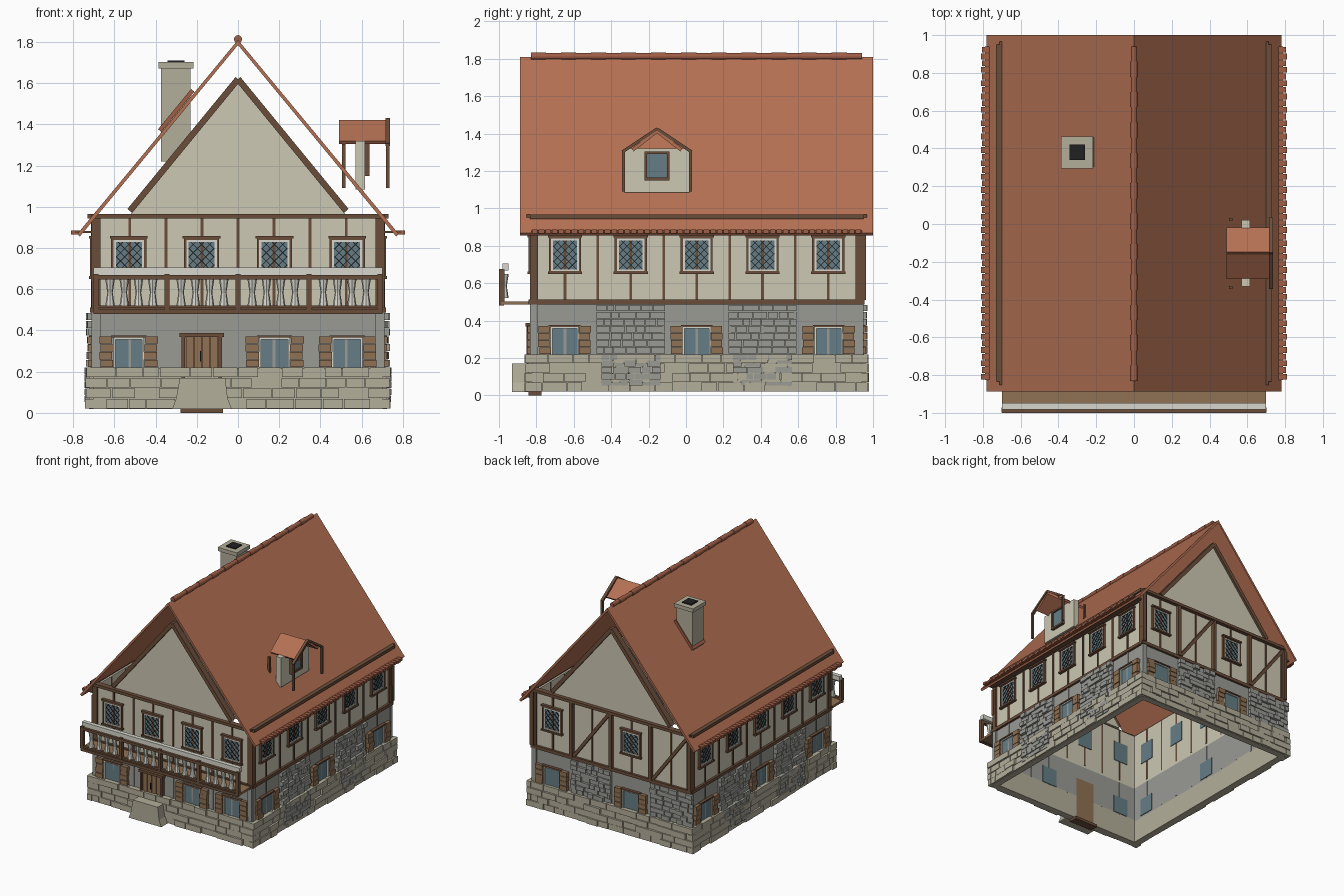
import bpy, bmesh, math, random
from mathutils import Matrix, Vector

if "Cube" in bpy.data.objects:
    bpy.data.objects.remove(bpy.data.objects["Cube"])
random.seed(4)

COL = {"cream": (.80, .78, .70), "grey": (.60, .60, .58), "stone": (.70, .68, .60), "rough": (.60, .60, .58),
       "wood": (.42, .31, .24), "plank": (.56, .44, .33), "tile": (.70, .44, .33), "tile2": (.62, .37, .28),
       "glass": (.40, .49, .52), "white": (.84, .84, .80), "black": (.15, .15, .15)}
parts = {}

def part(name, col):
    if name not in parts:
        parts[name] = (bmesh.new(), col)
    return parts[name][0]

# Facade frames: local x runs along the wall, local -y points outwards
CY, HX, HY = 0.057, 0.70, 0.88
def frame(x, y, deg):
    return Matrix.Translation((x, y, 0)) @ Matrix.Rotation(math.radians(deg), 4, 'Z')
FRONT, BACK = frame(0, CY - HY, 0), frame(0, CY + HY, 180)
RIGHT, LEFT = frame(HX, CY, 90), frame(-HX, CY, -90)
SIDES = ((FRONT, HX), (BACK, HX), (RIGHT, HY), (LEFT, HY))
WORLD = Matrix.Diagonal((1, -1, 1, 1))

def cube(bm, m, c, s):
    bmesh.ops.create_cube(bm, size=1, matrix=m @ Matrix.Translation(c) @ Matrix.Diagonal((*s, 1)))

def box(name, col, F, u0, u1, d0, d1, z0, z1):
    cube(part(name, col), F, ((u0 + u1) / 2, -(d0 + d1) / 2, (z0 + z1) / 2), (u1 - u0, d1 - d0, z1 - z0))

def wbox(name, col, x0, x1, y0, y1, z0, z1):
    cube(part(name, col), Matrix(), ((x0 + x1) / 2, (y0 + y1) / 2, (z0 + z1) / 2), (x1 - x0, y1 - y0, z1 - z0))

def bar(name, col, F, p, q, w, d0, d1):
    """Slanted beam between two (u, z) points of a facade."""
    v = Vector(q) - Vector(p)
    m = F @ Matrix.Translation(((p[0] + q[0]) / 2, -(d0 + d1) / 2, (p[1] + q[1]) / 2)) \
        @ Matrix.Rotation(-math.atan2(v.y, v.x), 4, 'Y')
    cube(part(name, col), m, (0, 0, 0), (v.length, d1 - d0, w))

def prism(name, col, F, pts, d0, d1):
    """(u, z) profile extruded through depth d0..d1."""
    bm = part(name, col)
    a, b = [[bm.verts.new(F @ Vector((u, -d, z))) for u, z in pts] for d in (d0, d1)]
    n = len(pts)
    bm.faces.new(a[::-1])
    bm.faces.new(b)
    for i in range(n):
        bm.faces.new((a[i], a[(i + 1) % n], b[(i + 1) % n], b[i]))

def stones(name, col, F, u0, u1, z0, z1, rows, l0, l1, d0, d1):
    """Courses of random-length blocks."""
    h = (z1 - z0) / rows
    for r in range(rows):
        u = u0
        while u < u1 - .001:
            e = u + random.uniform(l0, l1)
            if e > u1 - l0 * .6:
                e = u1
            box(name, col, F, u + .002, e - .002, 0, random.uniform(d0, d1), z0 + r * h + .002, z0 + (r + 1) * h - .002)
            u = e

def ring(name, col, F, u, w, z0, z1, t, d):
    for s in (-1, 1):
        a, b = sorted((u + s * w / 2, u + s * (w / 2 - t)))
        box(name, col, F, a, b, 0, d, z0, z1)
    box(name, col, F, u - w / 2 + t, u + w / 2 - t, 0, d, z1 - t, z1)
    box(name, col, F, u - w / 2 + t, u + w / 2 - t, 0, d, z0, z0 + t)

def upper_window(F, u):
    box("upper_glass", "glass", F, u - .065, u + .065, -.035, .006, .67, .835)
    ring("window_trim", "white", F, u, .15, .662, .84, .012, .013)
    ring("upper_window_frames", "wood", F, u, .172, .652, .85, .012, .018)
    for z in (.65, .845):
        box("upper_window_frames", "wood", F, u - .092, u + .092, 0, .024, z, z + .013)
    # diamond lattice clipped to the pane
    w, za, zb = .063, .674, .828
    for k in range(-2, 7):
        for s in (-1, 1):
            c = za + k * .04      # line z = c + (t + w), t in -w..w
            t0, t1 = max(-w, za - c - w), min(w, zb - c - w)
            if t1 - t0 > .01:
                bar("window_lattice", "black", F, (u + s * t0, c + t0 + w), (u + s * t1, c + t1 + w), .004, .006, .010)

def lower_window(F, u):
    box("lower_glass", "glass", F, u - .066, u + .066, -.035, .006, .215, .357)
    ring("window_trim", "white", F, u, .15, .205, .367, .01, .016)
    box("lower_lintels", "wood", F, u - .085, u + .085, 0, .024, .366, .376)
    for s in (-1, 1):
        for i in range(4):    # slatted shutters
            j = random.uniform(-.004, .004)
            box("shutters", "plank", F, u + s * .108 - .031 + j, u + s * .108 + .031 + j, 0, .026 + j,
                .222 + i * .038, .257 + i * .038)

# Hollow walls, plinth, beams and battens on all four sides
for F, h in SIDES:
    n = round(h * 2 / .1755)
    step = 2 * h / n
    box("plinth_core", "stone", F, -h, h, -.03, .022, .02, .215)
    stones("plinth_blocks", "stone", F, -h - .036, h + .036, .02, .222, 4, .08, .15, .027, .042)
    box("ground_walls", "grey", F, -h, h, -.03, 0, .2, .49)
    box("upper_walls", "cream", F, -h, h, -.03, 0, .49, .95)
    box("floor_beams", "wood", F, -h - .012, h + .012, -.01, .018, .487, .512)
    box("top_plates", "wood", F, -h - .012, h + .012, -.015, .03, .943, .966)
    for i in range(n + 1):
        u = -h + i * step
        w = .012 if i in (0, n) else .007
        box("battens", "wood", F, u - w, u + w, -.032, .007, .51, .945)
        if F is not BACK:
            box("ground_battens", "grey", F, u - w, u + w, -.032, .006, .21, .488)

# Front openings
for u in (-.53, -.177, .177, .53):
    upper_window(FRONT, u)
for u in (-.53, .177, .53):
    lower_window(FRONT, u)

# Back: alternating window bays and braced bays over rubble panels
for u in (-.525, .175):
    upper_window(BACK, u)
    lower_window(BACK, u)
    a, b = u + .175, u + .525
    bar("braces", "wood", BACK, (a + .02, .52), (b - .02, .935), .024, 0, .02)
    stones("rubble_panels", "rough", BACK, a, b + (.03 if b > .6 else 0), .222, .486, 7, .04, .085, .012, .034)
for i in range(5):
    u = -.7 + i * .35
    box("back_posts", "wood", BACK, u - .014, u + .014, 0, .026, .51, .945)

# Long sides
for F in (RIGHT, LEFT):
    for i in range(-2, 3):
        upper_window(F, i * .352)
    for i in (-1, 0, 1):
        lower_window(F, i * .706)
    for s in (-1, 1):
        stones("rubble_panels", "rough", F, s * .352 - .185, s * .352 + .185, .222, .486, 7, .04, .09, .012, .038)
        stones("rubble_panels", "rough", F, s * .352 - .16, s * .352 + .16, .05, .222, 5, .04, .09, .03, .046)
    for u in (-HY, HY):
        box("corner_posts", "wood", F, u - .012, u + .012, 0, .014, .64, .86)

# Gable infill with raking beams
for F in (FRONT, BACK):
    prism("gables", "cream", F, [(-.52, .966), (.52, .966), (0, 1.615)], -.03, 0)
    for s in (-1, 1):
        bar("gable_beams", "wood", F, (s * .525, .98), (0, 1.62), .03, -.03, .018)

# Main roof, ridge caps and eave tiles
prism("main_roof", "tile", WORLD, [(0, 1.81), (.78, .868), (.768, .855), (0, 1.785), (-.768, .855), (-.78, .868)], -.888, 1.0)
N = 22
for i in range(N):
    L = 1.77 / N
    bmesh.ops.create_cone(part("ridge_caps", "tile2"), cap_ends=True, segments=12, radius1=.02 - .003 * (i % 2),
        radius2=.02 - .003 * (i % 2), depth=L,
        matrix=Matrix.Translation((0, -.83 + (i + .5) * L, 1.813)) @ Matrix.Rotation(math.pi / 2, 4, 'X'))
for s in (-1, 1):
    for i in range(50):
        y, e = -.823 + i * .0353, .81 - .006 * (i % 2)
        a, b = sorted((s * .765, s * e))
        wbox("eave_tiles", "tile2", a, b, y, y + .03, .866, .886)
    wbox("eave_laths", "wood", *sorted((s * .70, s * .79)), -.825, .94, .872, .882)

# Chimney
wbox("chimney", "stone", -.373, -.23, .31, .45, 1.22, 1.68)
wbox("chimney_cap", "stone", -.386, -.216, .295, .462, 1.672, 1.702)
wbox("chimney_flue", "black", -.342, -.26, .338, .42, 1.69, 1.71)
bar("chimney_flashing", "tile2", WORLD, (-.38, 1.37), (-.22, 1.565), .02, .302, .458)

# Dormer
DY = -.155
wbox("dormer_wall", "cream", .57, .615, DY - .175, DY + .175, 1.085, 1.32)
D = frame(.615, DY, 90)
box("dormer_glass", "glass", D, -.052, .052, 0, .012, 1.16, 1.30)
ring("dormer_window_frame", "wood", D, 0, .135, 1.15, 1.305, .014, .022)
for s in (-1, 1):
    bar("dormer_roof", "tile", D, (0, 1.413), (s * .13, 1.312), .018, -.125, .115)
    bar("dormer_rakes", "wood", D, (0, 1.425), (s * .185, 1.302), .016, .10, .122)
    for x in (.513, .727):
        y = DY + s * .18
        wbox("dormer_posts", "wood", x - .009, x + .009, y - .008, y + .008, 1.09, 1.305)

# Door and stoop
box("door_backing", "plank", FRONT, -.26, -.092, -.035, .01, .02, .37)
for i in range(4):
    box("door_planks", "plank", FRONT, -.252 + i * .039, -.216 + i * .039, .01, .02, .16, .368)
for u in (-.274, -.094):
    box("door_frame", "wood", FRONT, u, u + .016, 0, .03, .17, .375)
box("door_frame", "wood", FRONT, -.283, -.069, 0, .034, .368, .388)
box("door_handle", "black", FRONT, -.185, -.178, .02, .03, .25, .30)
box("door_sill", "wood", FRONT, -.28, -.072, -.05, .02, 0, .022)
prism("stoop", "stone", FRONT, [(-.32, .018), (-.03, .018), (-.05, .07), (-.062, .17), (-.282, .17), (-.30, .07)], .02, .107)

# Balcony: deck, posts, rails, balusters and pale parapet board
box("balcony_deck", "plank", FRONT, -.70, .70, 0, .165, .485, .503)
box("balcony_rails", "wood", FRONT, -.70, .70, .150, .177, .481, .503)
box("balcony_rails", "wood", FRONT, -.70, .70, .150, .172, .508, .522)
box("balcony_rails", "wood", FRONT, -.70, .70, .150, .177, .648, .668)
box("balcony_parapet", "white", FRONT, -.70, .70, .125, .158, .668, .705)
for i in range(5):
    u = -.69 + i * .345
    box("balcony_posts", "wood", FRONT, u - .012, u + .012, .148, .176, .50, .675)
    for k in range(1, 5):
        if i < 4:
            for z, r1, r2 in ((.552, .023, .013), (.616, .013, .023)):
                bmesh.ops.create_cone(part("balusters", "white"), cap_ends=True, segments=8, radius1=r1, radius2=r2,
                    depth=.064, matrix=FRONT @ Matrix.Translation((u + k * .069, -.148, z)))

# Turn every collected part into an object
mats = {}
for name, (bm, col) in parts.items():
    if col not in mats:
        mats[col] = bpy.data.materials.new(col)
        mats[col].diffuse_color = (*[c ** 2.2 for c in COL[col]], 1)
    bmesh.ops.recalc_face_normals(bm, faces=bm.faces)
    me = bpy.data.meshes.new(name)
    bm.to_mesh(me)
    bm.free()
    me.materials.append(mats[col])
    bpy.context.collection.objects.link(bpy.data.objects.new(name, me))

for m in bpy.data.materials:
    if m.users and not m.is_grease_pencil:
        m.use_nodes = True
        m.node_tree.nodes["Principled BSDF"].inputs["Base Color"].default_value = m.diffuse_color
